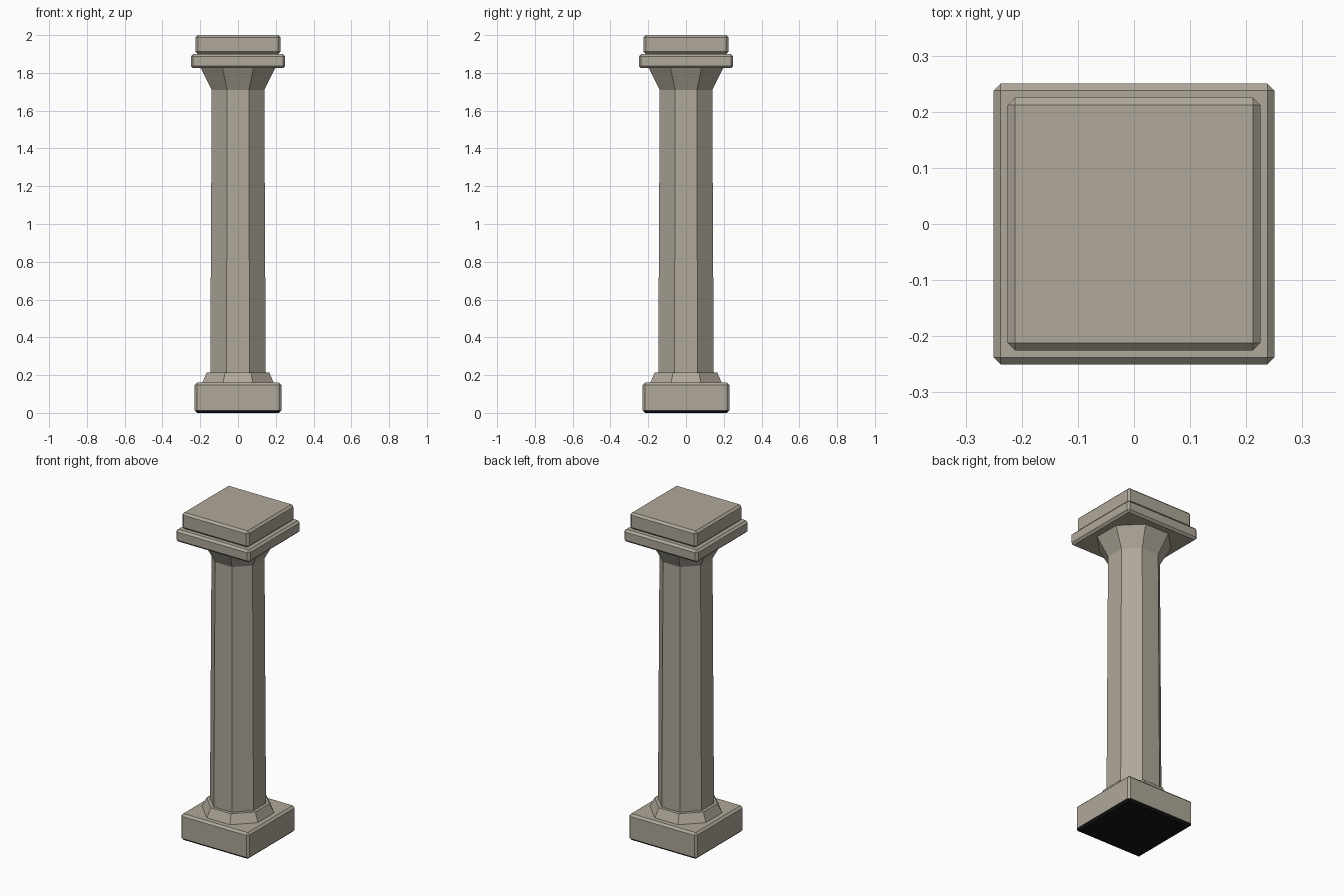
import bpy, bmesh
from math import cos, sin, pi

cube = bpy.data.objects.get("Cube")
if cube:
    bpy.data.objects.remove(cube, do_unlink=True)


def make_material(name, rgb):
    mat = bpy.data.materials.new(name)
    mat.use_nodes = True
    mat.diffuse_color = (*rgb, 1)
    mat.node_tree.nodes["Principled BSDF"].inputs["Base Color"].default_value = (*rgb, 1)
    return mat


stone = make_material("warm grey stone", (0.43, 0.39, 0.32))
black = make_material("black underside", (0.008, 0.008, 0.008))


def finish(name, bm, mats):
    bmesh.ops.recalc_face_normals(bm, faces=bm.faces)
    mesh = bpy.data.meshes.new(name)
    bm.to_mesh(mesh)
    bm.free()
    for mat in mats:
        mesh.materials.append(mat)
    obj = bpy.data.objects.new(name, mesh)
    bpy.context.collection.objects.link(obj)
    return obj


def slab(name, half, z0, z1, chamfer=0.0125, dark_below=None):
    """Square block with every edge chamfered."""
    bm = bmesh.new()
    bmesh.ops.create_cube(bm, size=1)
    for v in bm.verts:
        v.co.x *= 2 * half
        v.co.y *= 2 * half
        v.co.z = z1 if v.co.z > 0 else z0
    bmesh.ops.bevel(bm, geom=bm.edges[:], offset=chamfer, segments=1,
                    affect='EDGES', profile=0.5)
    if dark_below is not None:
        for f in bm.faces:
            f.material_index = int(f.calc_center_median().z < dark_below)
    return finish(name, bm, [stone] if dark_below is None else [stone, black])


def octagon_part(name, profile):
    """Stack of octagons, each given as (distance to flat side, height)."""
    bm = bmesh.new()
    rings = []
    for apothem, z in profile:
        r = apothem / cos(pi / 8)
        angles = [pi / 8 + i * pi / 4 for i in range(8)]
        rings.append([bm.verts.new((r * cos(a), r * sin(a), z)) for a in angles])
    for low, high in zip(rings, rings[1:]):
        for i in range(8):
            j = (i + 1) % 8
            bm.faces.new((low[i], low[j], high[j], high[i]))
    bm.faces.new(rings[0][::-1])
    bm.faces.new(rings[-1])
    return finish(name, bm, [stone])


# Square foot, with a dark underside and lower chamfer
slab("base_block", 0.23, 0, 0.16, dark_below=0.015)

# Eight-sided column: flared foot, tapering shaft, flared capital
octagon_part("foot_moulding", [(0.19, 0.158), (0.165, 0.215)])
octagon_part("shaft", [(0.147, 0.2), (0.139, 1.71)])
octagon_part("capital_flare", [(0.139, 1.71), (0.2, 1.83)])

# Square slabs on top
slab("capital_collar", 0.25, 1.825, 1.9)
slab("top_block", 0.225, 1.9, 2.0)
